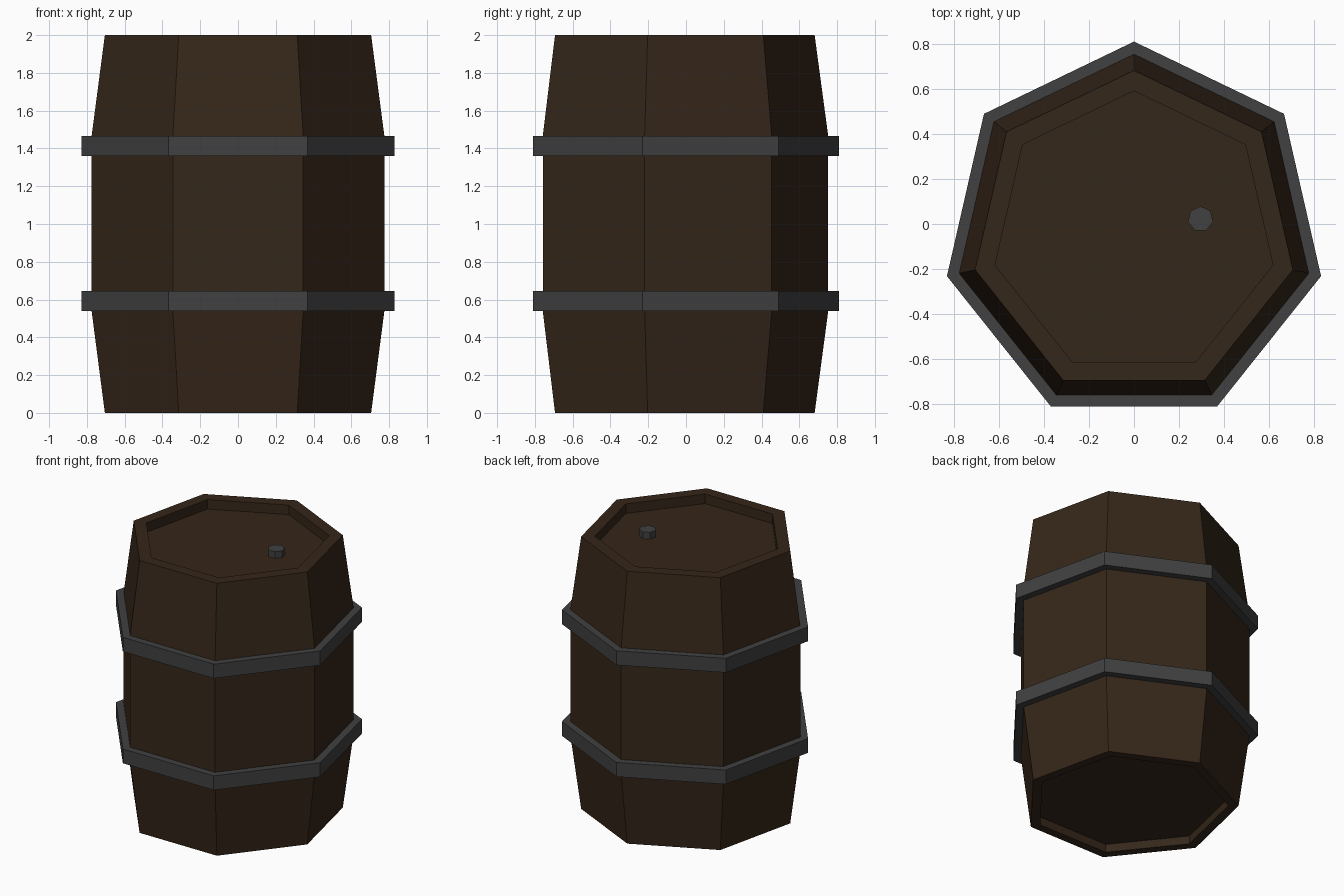
import bpy, bmesh, math

if "Cube" in bpy.data.objects:
    bpy.data.objects.remove(bpy.data.objects["Cube"])

SIDES = 7
CY = -0.042  # heptagon centre, so the bounds are centred on y


def material(name, rgb):
    m = bpy.data.materials.new(name)
    m.diffuse_color = (*rgb, 1)
    m.use_nodes = True
    m.node_tree.nodes["Principled BSDF"].inputs["Base Color"].default_value = m.diffuse_color
    return m


wood = material("dark_wood", (0.036, 0.020, 0.010))
iron = material("iron", (0.052, 0.052, 0.054))


def lathe(name, profile, mat, centre=(0, CY), closed=False):
    """Seven-sided turning of (radius, z) points, one vertex facing +y.
    Open profiles are capped at both ends."""
    bm = bmesh.new()
    rings = []
    for r, z in profile:
        ring = []
        for i in range(SIDES):
            a = math.pi / 2 + math.tau * i / SIDES
            ring.append(bm.verts.new((centre[0] + r * math.cos(a),
                                      centre[1] + r * math.sin(a), z)))
        rings.append(ring)
    pairs = list(zip(rings, rings[1:]))
    if closed:
        pairs.append((rings[-1], rings[0]))
    else:
        bm.faces.new(rings[0])
        bm.faces.new(rings[-1])
    for low, high in pairs:
        for i in range(SIDES):
            j = (i + 1) % SIDES
            bm.faces.new((low[i], low[j], high[j], high[i]))
    bmesh.ops.recalc_face_normals(bm, faces=bm.faces)
    mesh = bpy.data.meshes.new(name)
    bm.to_mesh(mesh)
    bm.free()
    mesh.materials.append(mat)
    obj = bpy.data.objects.new(name, mesh)
    bpy.context.collection.objects.link(obj)
    return obj


# Staves with a recessed head at each end
lathe("barrel_body", [(0.655, 0.06), (0.655, 0), (0.723, 0),
                      (0.795, 0.54), (0.795, 1.465),
                      (0.723, 2), (0.632, 2), (0.632, 1.93)], wood)

# Iron hoops
for name, z in (("lower_hoop", 0.54), ("upper_hoop", 1.36)):
    lathe(name, [(0.795, z), (0.851, z), (0.851, z + 0.105),
                 (0.795, z + 0.105)], iron, closed=True)

# Bung on the top head
lathe("bung", [(0.057, 1.93), (0.057, 1.98)], iron, centre=(0.295, 0.022))
